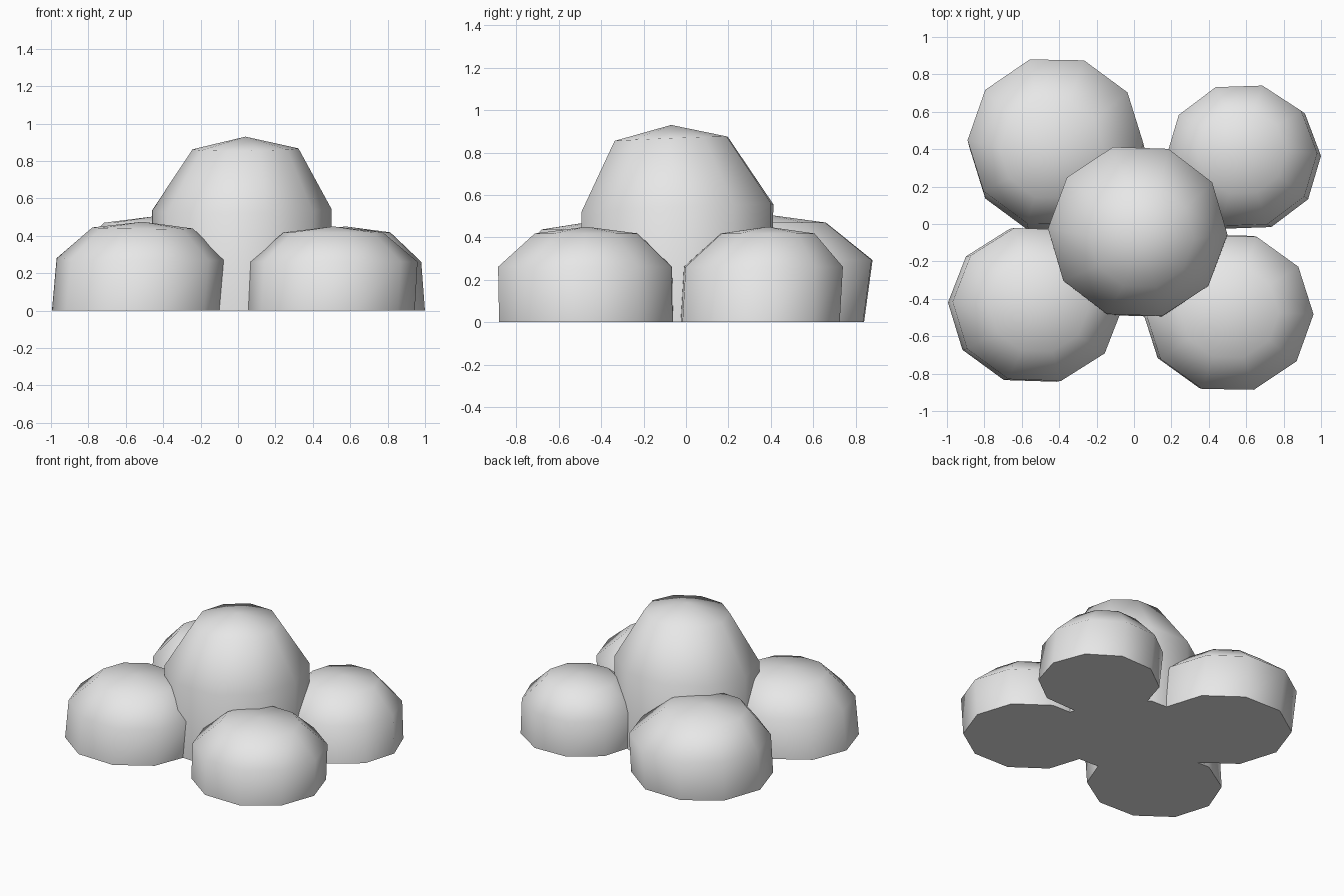
import bpy, bmesh, math

if "Cube" in bpy.data.objects:
    bpy.data.objects.remove(bpy.data.objects["Cube"])

grey = bpy.data.materials.new("light_grey")
grey.diffuse_color = (0.8, 0.8, 0.8, 1)
grey.use_nodes = True
grey.node_tree.nodes["Principled BSDF"].inputs["Base Color"].default_value = grey.diffuse_color

SIDES = 10
# ring profile of a mound: (relative radius, relative height)
PROFILE = [(1.0, 0.0), (1.0, 0.58), (0.59, 0.93)]


def mound(name, base, shoulder, top, radius, height, twist=0.0, tilt=(0, 0)):
    """Domed ten-sided mound; base, shoulder and top are the ring centres."""
    bm = bmesh.new()
    rings = []
    for (r, h), (cx, cy) in zip(PROFILE, (base, shoulder, top)):
        ring = []
        for i in range(SIDES):
            a = 2 * math.pi * i / SIDES + math.radians(twist)
            dx, dy = radius[0] * r * math.cos(a), radius[1] * r * math.sin(a)
            z = h * height
            if h > 0:
                z += tilt[0] * dx + tilt[1] * dy
            ring.append(bm.verts.new((cx + dx, cy + dy, z)))
        rings.append(ring)
    for lo, hi in zip(rings, rings[1:]):
        for i in range(SIDES):
            j = (i + 1) % SIDES
            bm.faces.new((lo[i], lo[j], hi[j], hi[i]))
    pole = bm.verts.new((top[0], top[1], height))
    for i in range(SIDES):
        bm.faces.new((rings[-1][i], rings[-1][(i + 1) % SIDES], pole))
    bm.faces.new(rings[0][::-1])  # flat underside
    mesh = bpy.data.meshes.new(name)
    bm.to_mesh(mesh)
    bm.free()
    mesh.materials.append(grey)
    ob = bpy.data.objects.new(name, mesh)
    bpy.context.collection.objects.link(ob)
    bpy.ops.object.select_all(action='DESELECT')
    ob.select_set(True)
    bpy.context.view_layer.objects.active = ob
    bpy.ops.object.shade_smooth_by_angle(angle=math.radians(70))


# tall middle mound
mound("centre_mound", (0.02, -0.045), (0.02, -0.04), (0.04, -0.07),
      (0.48, 0.47), 0.93, -2, (0.01, 0.04))
# four low mounds around it
mound("front_left_mound", (-0.54, -0.435), (-0.515, -0.43), (-0.51, -0.44),
      (0.455, 0.425), 0.475, -2, (-0.01, 0.02))
mound("front_right_mound", (0.495, -0.47), (0.51, -0.475), (0.51, -0.47),
      (0.45, 0.43), 0.45, -1)
mound("back_left_mound", (-0.41, 0.40), (-0.42, 0.44), (-0.44, 0.40),
      (0.47, 0.46), 0.505, -1)
mound("back_right_mound", (0.595, 0.35), (0.575, 0.365), (0.575, 0.385),
      (0.405, 0.39), 0.45, 2)
